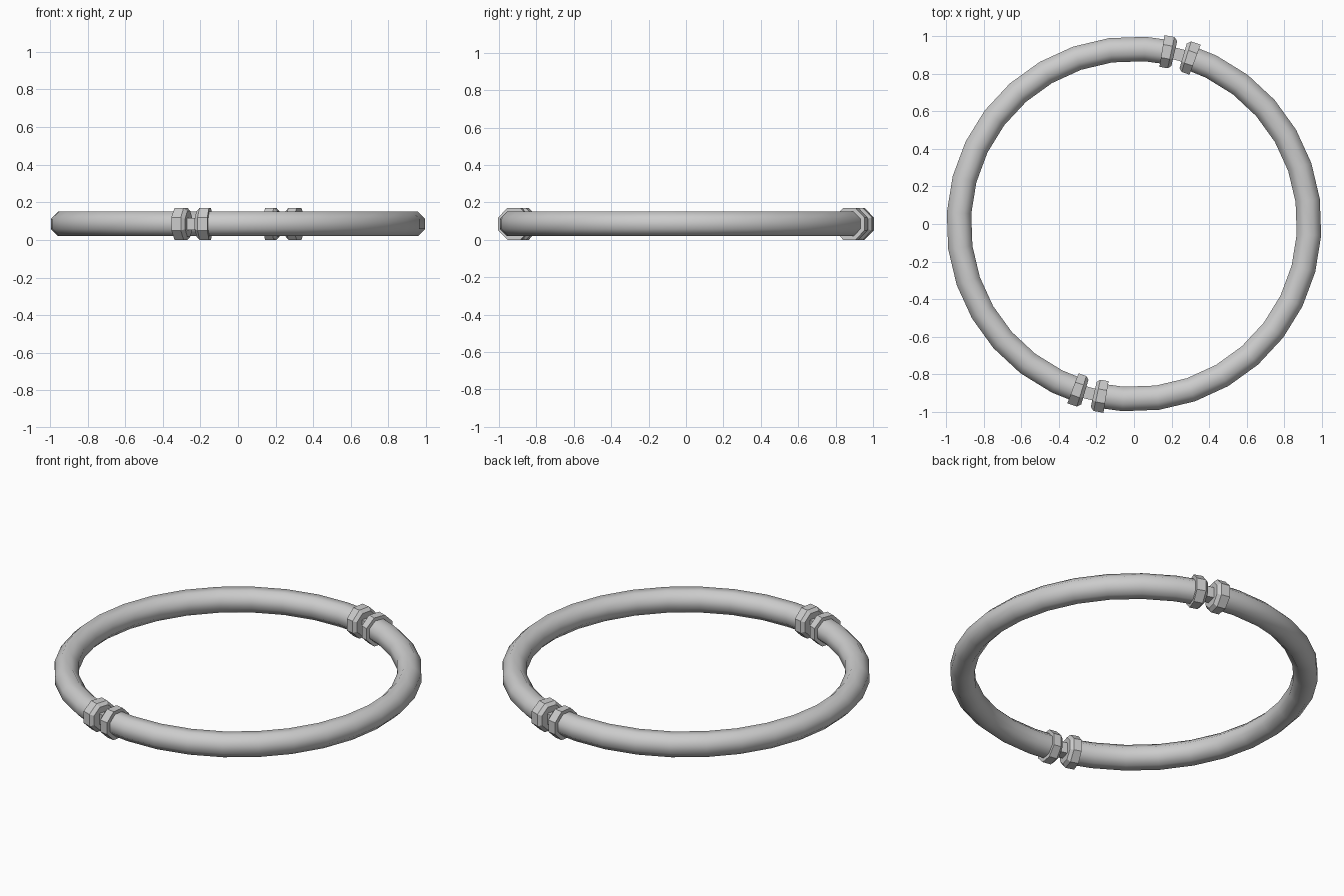
import bpy, bmesh, math
from mathutils import Vector

cube = bpy.data.objects.get("Cube")
if cube:
    bpy.data.objects.remove(cube)

RING_RADIUS = 0.932
MID_HEIGHT = 0.085
GAP_ANGLE = 75.2
STEP = 11.25

grey = bpy.data.materials.new("light_grey")
grey.use_nodes = True
grey.diffuse_color = (0.6, 0.6, 0.6, 1)
grey.node_tree.nodes["Principled BSDF"].inputs["Base Color"].default_value = (0.6, 0.6, 0.6, 1)


def loft(name, stations, sides=8, smooth=False):
    """Sweep a flat-topped polygon round the ring; stations are (degrees, apothem)."""
    bm = bmesh.new()
    rings = []
    for degrees, apothem in stations:
        a = math.radians(degrees)
        outward = Vector((math.cos(a), math.sin(a), 0))
        centre = outward * RING_RADIUS + Vector((0, 0, MID_HEIGHT))
        r = apothem / math.cos(math.pi / sides)
        ring = []
        for k in range(sides):
            t = 2 * math.pi * (k + 0.5) / sides
            ring.append(bm.verts.new(centre + outward * r * math.cos(t)
                                     + Vector((0, 0, r * math.sin(t)))))
        rings.append(ring)
    for a, b in zip(rings, rings[1:]):
        for k in range(sides):
            n = (k + 1) % sides
            bm.faces.new((a[k], a[n], b[n], b[k]))
    bm.faces.new(rings[0])
    bm.faces.new(rings[-1])
    bmesh.ops.recalc_face_normals(bm, faces=bm.faces)
    mesh = bpy.data.meshes.new(name)
    bm.to_mesh(mesh)
    bm.free()
    mesh.materials.append(grey)
    obj = bpy.data.objects.new(name, mesh)
    bpy.context.collection.objects.link(obj)
    if smooth:
        bpy.ops.object.select_all(action='DESELECT')
        obj.select_set(True)
        bpy.context.view_layer.objects.active = obj
        bpy.ops.object.shade_smooth_by_angle(angle=math.radians(50))
    return obj


for half, side in enumerate(("back", "front")):
    start = GAP_ANGLE + 180 * half
    # Half ring tube
    angles = [start + 3] + [start + STEP * i for i in range(1, 16)] + [start + 177]
    loft(side + "_half_tube", [(a, 0.065) for a in angles], smooth=True)
    # Pair of collars facing each other across the gap
    for label, s in (("first", 1), ("second", -1)):
        loft(f"{side}_{label}_collar",
             [(start + s * 1.5, 0.068), (start + s * 2.6, 0.085), (start + s * 5.6, 0.085)])
    # Square pin joining the collars
    loft(side + "_connecting_pin", [(start - 2, 0.032), (start + 2, 0.032)], sides=4)
